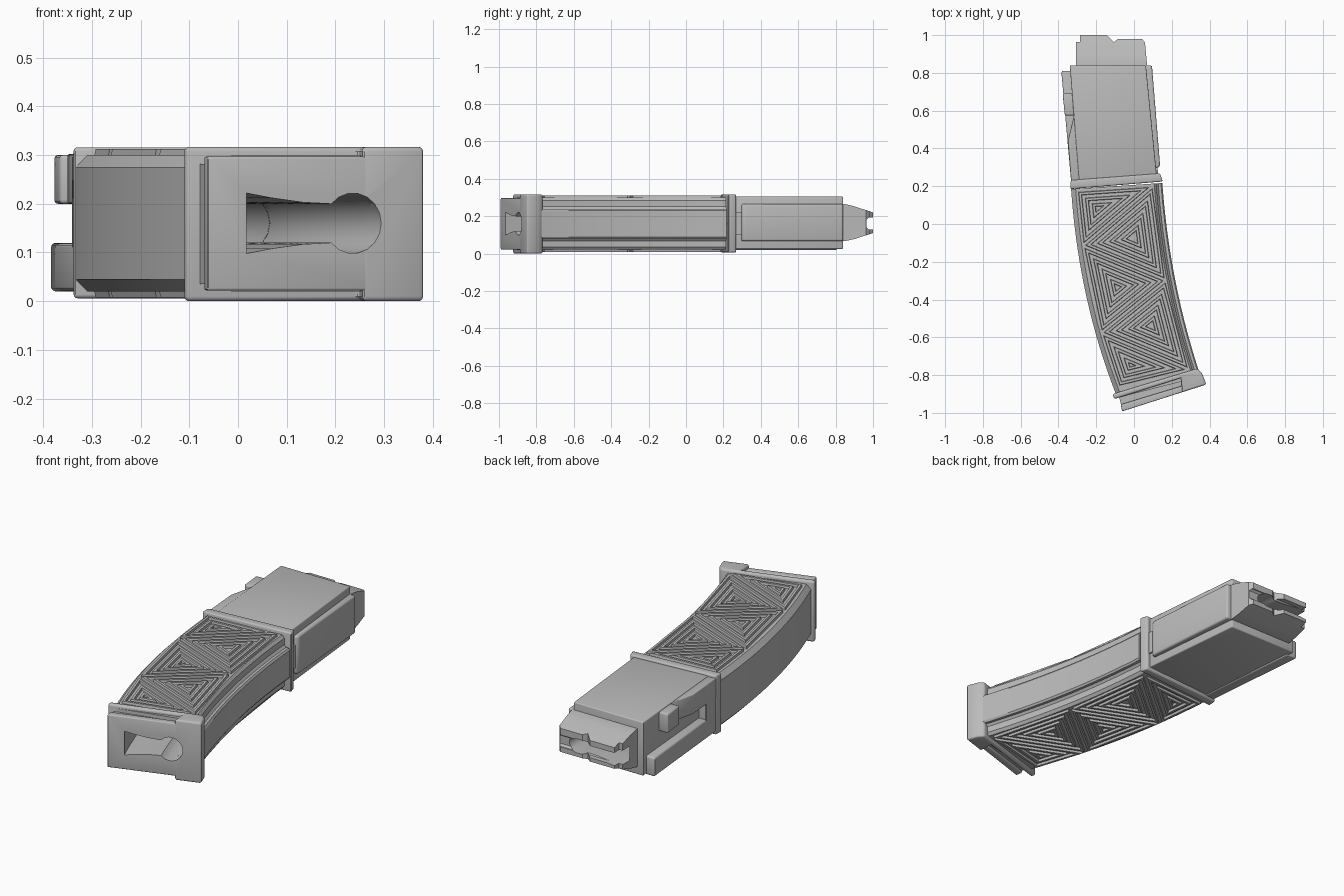
import bpy, bmesh, math
from mathutils import Vector

if "Cube" in bpy.data.objects:
    bpy.data.objects.remove(bpy.data.objects["Cube"])

grey = bpy.data.materials.new("plain_grey")
grey.use_nodes = True
grey.diffuse_color = (0.5, 0.5, 0.5, 1)
grey.node_tree.nodes["Principled BSDF"].inputs["Base Color"].default_value = (0.5, 0.5, 0.5, 1)
MID = 0.16


def finish(name, bm):
    bmesh.ops.recalc_face_normals(bm, faces=bm.faces)
    mesh = bpy.data.meshes.new(name)
    bm.to_mesh(mesh)
    bm.free()
    mesh.materials.append(grey)
    ob = bpy.data.objects.new(name, mesh)
    bpy.context.collection.objects.link(ob)
    return ob


def bake(ob):
    bpy.context.view_layer.update()
    graph = bpy.context.evaluated_depsgraph_get()
    mesh = bpy.data.meshes.new_from_object(ob.evaluated_get(graph))
    ob.modifiers.clear()
    ob.data = mesh


def bevel(ob, width):
    mod = ob.modifiers.new("bevel", "BEVEL")
    mod.width, mod.segments = width, 3
    mod.limit_method, mod.angle_limit = "ANGLE", math.radians(40)
    bake(ob)


def boolean(ob, other, operation="DIFFERENCE"):
    mod = ob.modifiers.new("boolean", "BOOLEAN")
    mod.object, mod.operation, mod.solver = other, operation, "EXACT"
    bake(ob)


def prism(name, outline, low, high, round_edge=0, along_x=False):
    bm = bmesh.new()
    put = (lambda a, b, c: (c, a, b)) if along_x else (lambda a, b, c: (a, b, c))
    face = bm.faces.new([bm.verts.new(put(a, b, low)) for a, b in outline])
    moved = bmesh.ops.extrude_face_region(bm, geom=[face])["geom"]
    step = Vector(put(0, 0, high - low))
    bmesh.ops.translate(bm, verts=[v for v in moved if isinstance(v, bmesh.types.BMVert)], vec=step)
    ob = finish(name, bm)
    if round_edge:
        bevel(ob, round_edge)
    return ob


# Curved frame: w runs across the body, s runs down it (negative s is the straight top)
LEFT = [Vector(p) for p in ((-.333, .185), (-.255, -.37), (-.10, -.89))]
RIGHT = [Vector(p) for p in ((.15, .217), (.217, -.29), (.344, -.78))]


def curve(p, s):
    if s < 0:
        return p[0] + Vector((-.085, 1)) * -s
    return p[0] * (1 - s) * (1 - 2 * s) + p[1] * 4 * s * (1 - s) + p[2] * s * (2 * s - 1)


def spot(w, s):
    return curve(LEFT, s).lerp(curve(RIGHT, s), w)


def sweep(name, section, stations, squeeze=lambda s: 1):
    bm = bmesh.new()
    rings = []
    for s in stations:
        rings.append([bm.verts.new((*spot(w, s), MID + (z - MID) * squeeze(s))) for w, z in section])
    for a, b in zip(rings, rings[1:]):
        for i in range(len(section)):
            j = (i + 1) % len(section)
            bm.faces.new((a[i], a[j], b[j], b[i]))
    bm.faces.new(rings[0])
    bm.faces.new(rings[-1])
    return finish(name, bm)


# Curved lower body with a narrow raised spine on the inner side
half = [(0, .115), (.05, .14), (.91, .14), (.935, .125), (.935, .092), (.955, .08), (.985, .08), (1, .07)]
section = [(w, MID + h) for w, h in half] + [(w, MID - h) for w, h in reversed(half)]
body = sweep("curved_body", section, [i / 24 * 1.03 for i in range(25)])

# Collar between the curved and straight sections
collar = prism("collar", [(-.338, .185), (.152, .225), (.138, .268), (-.335, .232)], .006, .316, .008)

# Straight upper section with its ribs
upper = prism("upper_box", [(-.29, .22), (.122, .24), (.063, .84), (-.34, .84)], .025, .306, .006)
inner_rib = prism("inner_rib", [(.08, .3), (.125, .295), (.138, .31), (.136, .335), (.095, .84), (.03, .84)],
                  .067, .265, .01)
rib_neck = prism("rib_neck", [(.08, .24), (.13, .24), (.124, .31), (.08, .31)], .1, .22)
prism("long_outer_rib", [(-.333, .225), (-.385, .81), (-.32, .81), (-.27, .225)], .02, .12, .01)
prism("outer_rib_foot", [(-.333, .225), (-.341, .32), (-.28, .32), (-.27, .225)], .03, .3, .006)
prism("catch_block", [(-.366, .575), (-.378, .69), (-.31, .69), (-.30, .575)], .2, .3, .008)
prism("catch_ramp", [(-.333, .225), (-.35, .44), (-.318, .575), (-.27, .225)], .2, .302, .004)

# Tapered feed lips
lips = prism("feed_lips", [(-.307, .8), (-.307, .963), (-.286, .963), (-.286, 1), (-.143, 1), (-.106, .963),
                           (-.085, .98), (.042, .98), (.058, .963), (.073, .8)], .02, .3)
taper = prism("lip_taper", [(.75, .067), (.85, .067), (.9, .078), (1.01, .113),
                            (1.01, .217), (.9, .253), (.85, .265), (.75, .265)], -.5, .5, along_x=True)
boolean(lips, taper, "INTERSECT")
notch = prism("lip_notch", [(.965, .14), (.975, .13), (1.1, .13), (1.1, .192), (.975, .192), (.965, .182)],
              -.5, .5, along_x=True)
boolean(lips, notch)

# Floor plate: flange, full-height heel, grooved core and outer slab
flange = prism("floor_flange", [(-.113, -.9), (.335, -.765), (.36, -.79), (.383, -.85), (.255, -.891),
                                (.25, -.815), (-.105, -.927)], 0, .317, .01)
core = prism("floor_core", [(-.08, -.91), (.3, -.79), (.3, -.86), (-.065, -.97)], .035, .282)
slab = prism("floor_slab", [(-.07, -.955), (.27, -.852), (.3, -.876), (-.063, -.992)], .022, .297, .005)

# Keyhole tunnel running the whole length
arc = [math.radians(a) for a in range(-140, 141, 20)]
keyhole = [(.18, .222), (.3, .212), (.45, .203)]
hole = [(.69 + .135 * math.cos(a), MID + .062 * math.sin(a)) for a in arc]
tunnel_section = [(w, 2 * MID - z) for w, z in keyhole] + hole + keyhole[::-1]
tunnel = sweep("tunnel_cutter", tunnel_section, [1.3 - i * .1 for i in range(13)] + [0, -.5, -.68, -1],
               lambda s: 1 if s > -.55 else .6)
for part in (body, collar, upper, inner_rib, lips, flange, core, slab):
    boolean(part, tunnel)
for cutter in (taper, notch, tunnel):
    bpy.data.objects.remove(cutter)


# Nested triangular grip ridges on both broad faces
def triangle_rings(bm, corners, low, high):
    a, b, c = corners
    la, lb, lc = (b - c).length, (c - a).length, (a - b).length
    total = la + lb + lc
    centre = (a * la + b * lb + c * lc) / total
    radius = abs((b - a).cross(c - a)) / total
    inset = .007
    while inset + .018 < radius:
        loops = []
        for d, z in ((inset, low), (inset + .003, high), (inset + .015, high), (inset + .018, low)):
            k = 1 - d / radius
            loops.append([bm.verts.new((*(centre + (p - centre) * k), z)) for p in corners])
        for m in range(4):
            p, q = loops[m], loops[(m + 1) % 4]
            for i in range(3):
                j = (i + 1) % 3
                bm.faces.new((p[i], p[j], q[j], q[i]))
        inset += .033


zigzag = [(.06, .01), (.9, .01), (.06, .27), (.9, .5), (.06, .7), (.9, .98), (.06, .98)]
points = [spot(w, s) for w, s in zigzag]
for name, low, high in (("upper_grip_ridges", .297, .312), ("lower_grip_ridges", .023, .008)):
    bm = bmesh.new()
    for i in range(len(points) - 2):
        triangle_rings(bm, points[i:i + 3], low, high)
    finish(name, bm)

# Smooth the curves, keep the edges sharp
bpy.ops.object.select_all(action="DESELECT")
for ob in bpy.context.scene.objects:
    if ob.type == "MESH":
        ob.select_set(True)
        bpy.context.view_layer.objects.active = ob
bpy.ops.object.shade_smooth_by_angle(angle=math.radians(30))
